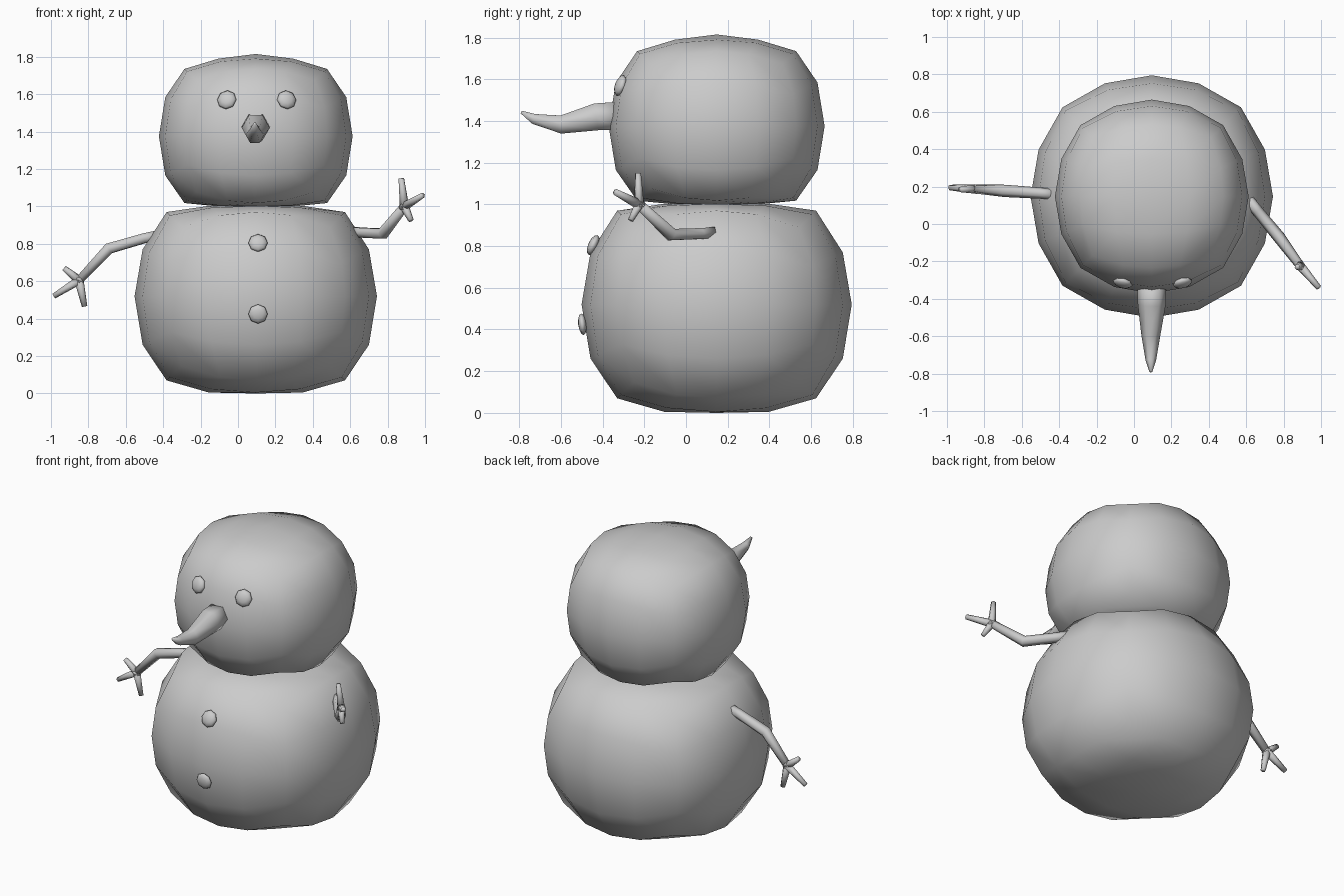
import bpy, bmesh, math
from mathutils import Vector, Matrix

if "Cube" in bpy.data.objects:
    bpy.data.objects.remove(bpy.data.objects["Cube"])


def finish(bm, name):
    bmesh.ops.recalc_face_normals(bm, faces=bm.faces[:])
    for f in bm.faces:
        f.smooth = True
    me = bpy.data.meshes.new(name)
    bm.to_mesh(me)
    bm.free()
    ob = bpy.data.objects.new(name, me)
    bpy.context.collection.objects.link(ob)
    return ob


def profile(table, t):
    """Piecewise-linear height for direction t (0..1)."""
    for (a, za), (b, zb) in zip(table, table[1:]):
        if t <= b:
            return za + (zb - za) * (t - a) / (b - a)
    return table[-1][1]


def snowball(name, centre, radius, top, bottom):
    """Rounded cube with 4 segments per face, flattened at top and bottom."""
    bm = bmesh.new()
    bmesh.ops.create_cube(bm, size=2)
    bmesh.ops.subdivide_edges(bm, edges=bm.edges[:], cuts=3, use_grid_fill=True)
    for v in bm.verts:
        d = Vector([math.tan(c * math.pi / 4) for c in v.co]).normalized()
        r = radius * (1 + 0.14 * (1 - max(abs(c) for c in d)))
        z = profile(top, d.z) if d.z > 0 else -profile(bottom, -d.z)
        v.co = Vector(centre) + Vector((d.x * r, d.y * r, z))
    return finish(bm, name)


def add_tube(bm, pts, radii, sides=6):
    """Tapered tube along a path, closed at both ends."""
    pts = [Vector(p) for p in pts]
    rings = []
    for i, (p, r) in enumerate(zip(pts, radii)):
        t = (pts[min(i + 1, len(pts) - 1)] - pts[max(i - 1, 0)]).normalized()
        ref = Vector((0.35, 0.9, 0)) if abs(t.y) < 0.75 else Vector((1, 0, 0))
        if rings:
            ref = side
        side = (ref - t * ref.dot(t)).normalized()
        up = t.cross(side)
        rings.append([bm.verts.new(p + r * (math.cos(a) * side + math.sin(a) * up))
                      for a in (2 * math.pi * k / sides for k in range(sides))])
    for a, b in zip(rings, rings[1:]):
        for k in range(sides):
            n = (k + 1) % sides
            bm.faces.new((a[k], a[n], b[n], b[k]))
    bm.faces.new(rings[0])
    bm.faces.new(rings[-1])


def pebble(name, pos, normal, radius, depth):
    """Flattened eight-sided ball facing along the given normal."""
    bm = bmesh.new()
    rot = Vector(normal).to_track_quat('Z', 'Y').to_matrix().to_4x4()
    mat = Matrix.Translation(pos) @ rot @ Matrix.Diagonal((radius, radius, depth, 1))
    bmesh.ops.create_uvsphere(bm, u_segments=8, v_segments=6, radius=1, matrix=mat)
    return finish(bm, name)


def arm(name, path, fingers):
    bm = bmesh.new()
    add_tube(bm, path, (0.03, 0.03, 0.033, 0.024))
    for tip in fingers:
        w, t = Vector(path[-1]), Vector(tip)
        add_tube(bm, (w - (t - w) * 0.1, w.lerp(t, 0.5), t), (0.026, 0.02, 0.015))
    return finish(bm, name)


# Body and head
snowball("body", (0.095, 0.147, 0.52), 0.648,
         [(0, 0), (0.383, 0.25), (0.707, 0.45), (0.924, 0.483), (1, 0.485)],
         [(0, 0), (0.383, 0.26), (0.707, 0.45), (0.924, 0.515), (1, 0.52)])
snowball("head", (0.095, 0.147, 1.375), 0.518,
         [(0, 0), (0.383, 0.21), (0.707, 0.36), (0.924, 0.415), (1, 0.44)],
         [(0, 0), (0.383, 0.21), (0.707, 0.357), (0.924, 0.375), (1, 0.375)])

# Nose
bm = bmesh.new()
add_tube(bm,
         [(0.095, -0.32, 1.425), (0.095, -0.43, 1.42), (0.09, -0.6, 1.383),
          (0.09, -0.73, 1.41), (0.09, -0.79, 1.443)],
         (0.077, 0.075, 0.05, 0.028, 0.008))
finish(bm, "nose")

# Eyes
for side, label in ((-1, "left"), (1, "right")):
    pebble("eye_" + label, (0.1 + side * 0.16, -0.315, 1.57),
           (side * 0.25, -1, 0.35), 0.053, 0.024)

# Buttons
pebble("button_upper", (0.107, -0.445, 0.805), (0, -1, 0.45), 0.052, 0.024)
pebble("button_lower", (0.107, -0.497, 0.425), (0, -1, -0.12), 0.052, 0.02)

# Stick arms with three fingers each
arm("arm_left",
    [(-0.43, 0.16, 0.845), (-0.5, 0.165, 0.83), (-0.69, 0.177, 0.775), (-0.85, 0.187, 0.605)],
    [(-0.985, 0.195, 0.52), (-0.93, 0.185, 0.67), (-0.82, 0.19, 0.465)])
arm("arm_right",
    [(0.61, 0.13, 0.865), (0.66, 0.07, 0.86), (0.775, -0.07, 0.855), (0.89, -0.225, 1.0)],
    [(0.988, -0.34, 1.06), (0.873, -0.23, 1.15), (0.925, -0.265, 0.925)])
